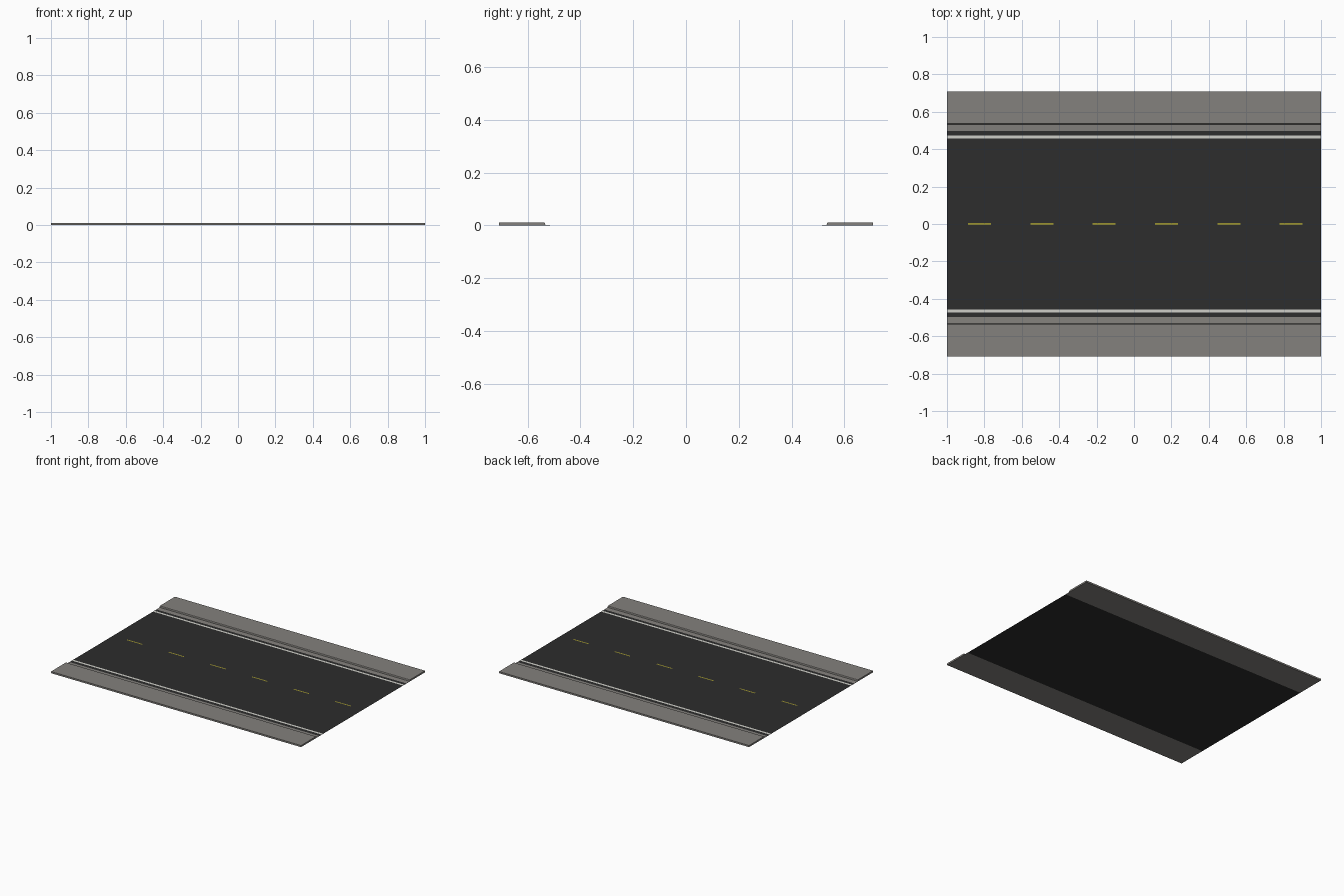
import bpy

if "Cube" in bpy.data.objects:
    bpy.data.objects.remove(bpy.data.objects["Cube"])


def material(name, rgb):
    m = bpy.data.materials.new(name)
    m.diffuse_color = (*rgb, 1)
    m.use_nodes = True
    m.node_tree.nodes["Principled BSDF"].inputs["Base Color"].default_value = m.diffuse_color
    return m


ASPHALT = material("asphalt", (0.026, 0.026, 0.026))
CONCRETE = material("concrete", (0.23, 0.22, 0.205))
WHITE = material("white_paint", (0.62, 0.62, 0.58))
YELLOW = material("yellow_paint", (0.33, 0.29, 0.03))


def make(name, verts, faces, mat):
    me = bpy.data.meshes.new(name)
    me.from_pydata(verts, [], faces)
    me.materials.append(mat)
    ob = bpy.data.objects.new(name, me)
    bpy.context.collection.objects.link(ob)
    return ob


def plate(name, x0, x1, y0, y1, z, mat):
    """Flat rectangle facing up."""
    return make(name, [(x0, y0, z), (x1, y0, z), (x1, y1, z), (x0, y1, z)],
                [(0, 1, 2, 3)], mat)


def extrude_x(name, profile, mat):
    """Solid (y, z) profile running the full length of the road."""
    n = len(profile)
    verts = [(x, y, z) for x in (-1, 1) for y, z in profile]
    faces = [(i, i + n, (i + 1) % n + n, (i + 1) % n) for i in range(n)]
    faces += [tuple(range(n)), tuple(range(2 * n - 1, n - 1, -1))]
    return make(name, verts, faces, mat)


def mirror_y(ob):
    mod = ob.modifiers.new("mirror", 'MIRROR')
    mod.use_axis = (False, True, False)


# Carriageway
plate("road_surface", -1, 1, -0.497, 0.497, 0, ASPHALT)

# Sidewalk with rounded curb and sloping gutter, on both sides
# (listed clockwise as seen from +x so the faces point outwards)
mirror_y(extrude_x("sidewalk", [
    (0.497, 0), (0.533, 0.0015), (0.534, 0.009), (0.536, 0.0112),
    (0.540, 0.012), (0.708, 0.012), (0.708, 0)], CONCRETE))

# Edge lines
mirror_y(plate("edge_line", -1, 1, 0.456, 0.472, 0.0008, WHITE))

# Centre dashes
for i in range(6):
    x = -0.888 + i / 3
    plate("centre_dash", x, x + 0.123, -0.005, 0.005, 0.0008, YELLOW)
